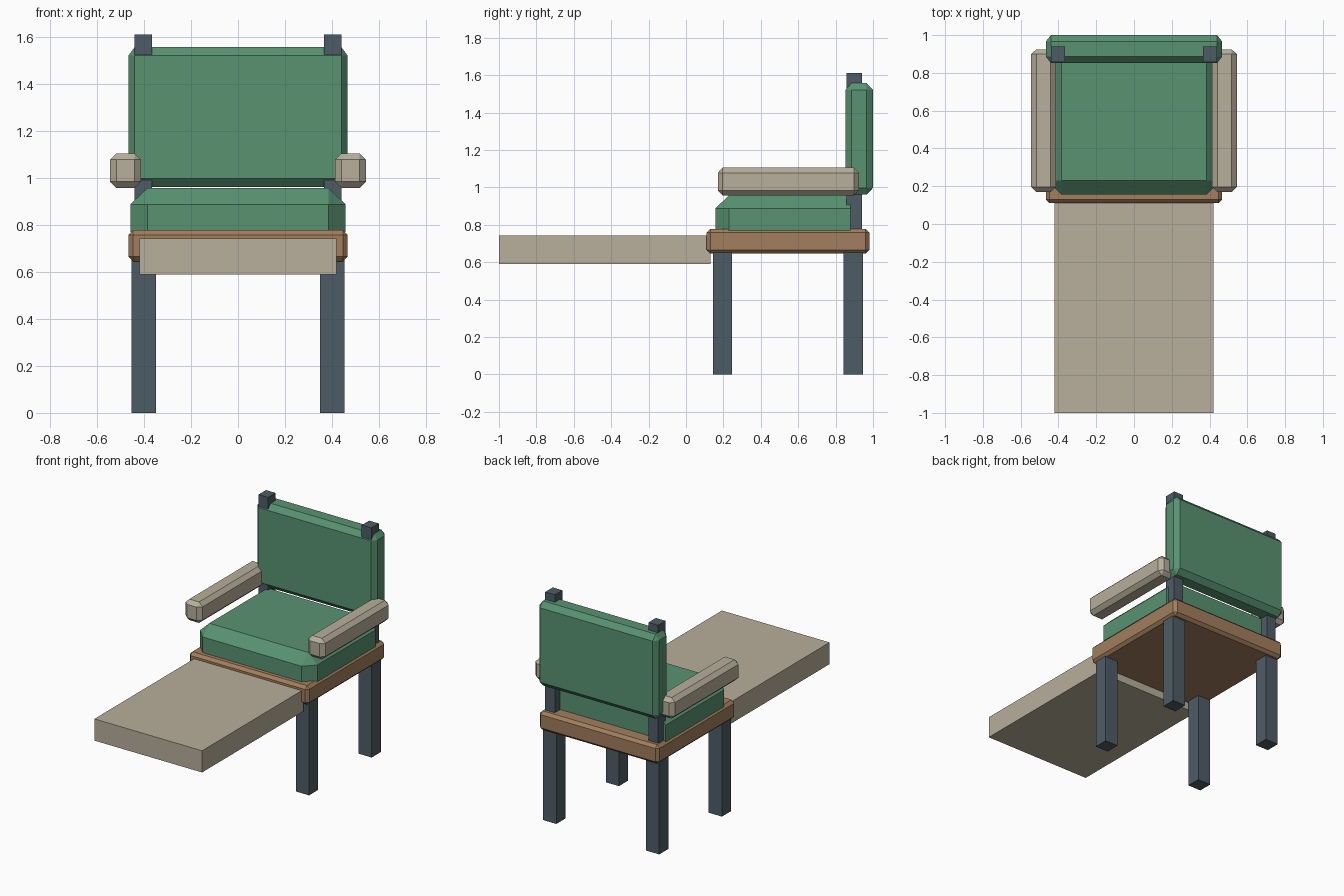
import bpy, bmesh
from mathutils import Vector
from math import radians

if "Cube" in bpy.data.objects:
    bpy.data.objects.remove(bpy.data.objects["Cube"])


def material(name, rgb):
    m = bpy.data.materials.new(name)
    m.diffuse_color = (*rgb, 1)
    m.use_nodes = True
    m.node_tree.nodes["Principled BSDF"].inputs["Base Color"].default_value = m.diffuse_color
    return m


GREEN = material("green_fabric", (0.098, 0.29, 0.165))
WOOD = material("brown_wood", (0.36, 0.21, 0.11))
STEEL = material("dark_steel", (0.076, 0.107, 0.133))
TAN = material("tan_pad", (0.48, 0.43, 0.33))


def block(name, lo, hi, mat, cut=((0, 0, 0), (0, 0, 0))):
    """Box from lo to hi; cut = chamfer inset per axis at the low and high sides."""
    bm = bmesh.new()
    for i in range(8):
        side = [(i >> a) & 1 for a in range(3)]
        outer = Vector([(lo, hi)[s][a] for a, s in enumerate(side)])
        inner = Vector([(lo[a] + cut[0][a], hi[a] - cut[1][a])[s] for a, s in enumerate(side)])
        for a in range(3):
            p = inner.copy()
            p[a] = outer[a]
            bm.verts.new(p)
    bmesh.ops.remove_doubles(bm, verts=bm.verts, dist=1e-5)
    bmesh.ops.convex_hull(bm, input=bm.verts)
    loose = [v for v in bm.verts if not v.link_faces]
    bmesh.ops.delete(bm, geom=loose, context='VERTS')
    bmesh.ops.dissolve_limit(bm, angle_limit=radians(1), verts=bm.verts, edges=bm.edges)
    bmesh.ops.recalc_face_normals(bm, faces=bm.faces)
    me = bpy.data.meshes.new(name)
    bm.to_mesh(me)
    bm.free()
    me.materials.append(mat)
    ob = bpy.data.objects.new(name, me)
    bpy.context.collection.objects.link(ob)
    return ob


def pair(name, lo, hi, mat, c=(0, 0, 0)):
    """A right-hand block and its mirror image."""
    block("right_" + name, lo, hi, mat, (c, c))
    block("left_" + name, (-hi[0], lo[1], lo[2]), (-lo[0], hi[1], hi[2]), mat, (c, c))


# seat frame and the flat board projecting forward
c = (0.02, 0.02, 0.02)
block("seat_frame", (-0.467, 0.11, 0.645), (0.467, 0.98, 0.778), WOOD, (c, c))
block("front_board", (-0.42, -1.0, 0.59), (0.42, 0.13, 0.743), TAN)

# cushion: wide chamfer on front, sides and top, square at the rear
block("seat_cushion", (-0.458, 0.157, 0.77), (0.458, 0.88, 0.957), GREEN,
      ((0.073, 0.073, 0), (0.073, 0, 0.069)))

# backrest pad, its front just covering the posts
c = (0.027, 0.034, 0.036)
block("backrest", (-0.467, 0.852, 0.961), (0.467, 1.0, 1.557), GREEN, (c, c))

# legs, back posts and armrests
pair("front_leg", (0.35, 0.145, 0), (0.453, 0.247, 0.66), STEEL)
pair("rear_leg", (0.35, 0.843, 0), (0.453, 0.945, 0.66), STEEL)
pair("back_post", (0.365, 0.857, 0.76), (0.44, 0.94, 1.61), STEEL)
pair("armrest", (0.413, 0.17, 0.957), (0.545, 0.925, 1.105), TAN, (0.028, 0.026, 0.027))
